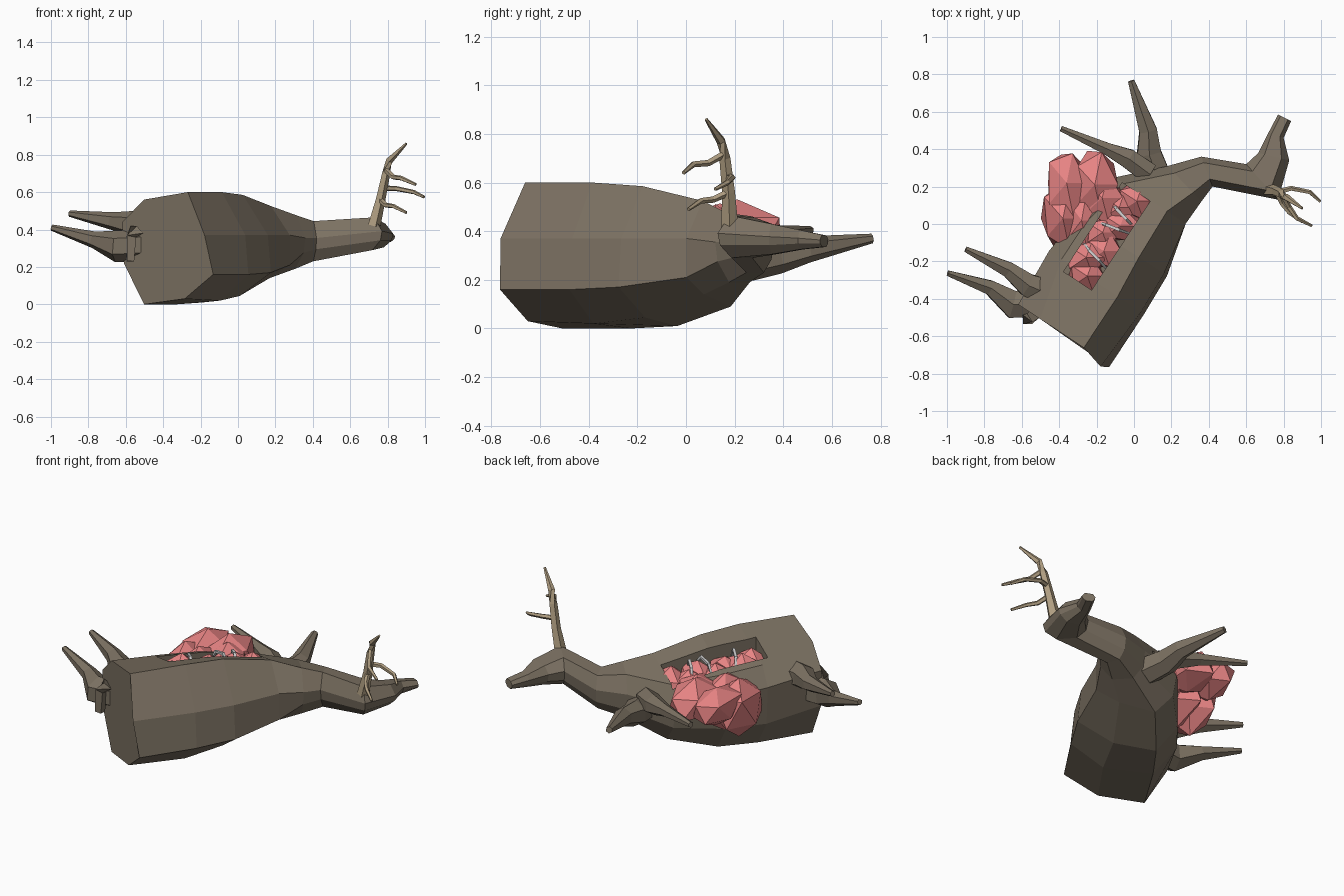
import bpy, bmesh, math, random
from mathutils import Vector, Matrix

if "Cube" in bpy.data.objects:
    bpy.data.objects.remove(bpy.data.objects["Cube"])

random.seed(4)


def material(name, rgb):
    m = bpy.data.materials.new(name)
    m.diffuse_color = (*rgb, 1)
    m.use_nodes = True
    m.node_tree.nodes["Principled BSDF"].inputs["Base Color"].default_value = m.diffuse_color
    return m


HIDE = material("hide", (0.20, 0.165, 0.122))
FLESH = material("flesh", (0.80, 0.23, 0.23))
HORN = material("horn", (0.43, 0.34, 0.22))

D = Vector((0.55, 0.835, 0))    # along the trunk, rump to chest
P = Vector((0.835, -0.55, 0))   # across the trunk, belly to back


def add_object(name, bm, mat=None):
    bmesh.ops.recalc_face_normals(bm, faces=bm.faces)
    me = bpy.data.meshes.new(name)
    bm.to_mesh(me)
    bm.free()
    ob = bpy.data.objects.new(name, me)
    bpy.context.collection.objects.link(ob)
    if mat:
        me.materials.append(mat)
    return ob


def loft(name, rings, mat=None):
    bm = bmesh.new()
    loops = [[bm.verts.new(p) for p in r] for r in rings]
    n = len(loops[0])
    for a, b in zip(loops, loops[1:]):
        for i in range(n):
            j = (i + 1) % n
            bm.faces.new((a[i], a[j], b[j], b[i]))
    bm.faces.new(loops[0])
    bm.faces.new(loops[-1])
    return add_object(name, bm, mat)


def limb(name, path, mat=None, sides=6):
    """Tapered tube through (x, y, z, radius) points."""
    pts = [Vector(p[:3]) for p in path]
    rings = []
    for i, p in enumerate(pts):
        t = (pts[min(i + 1, len(pts) - 1)] - pts[max(i - 1, 0)]).normalized()
        ref = Vector((0, 0, 1)) if abs(t.z) < 0.8 else Vector((0, 1, 0))
        a = t.cross(ref).normalized()
        b = t.cross(a)
        angles = [2 * math.pi * (k + 0.5) / sides for k in range(sides)]
        rings.append([p + (a * math.cos(q) + b * math.sin(q)) * path[i][3] for q in angles])
    return loft(name, rings, mat)


def blob(name, centre, size, jitter=0.12):
    """Coarse lumpy mass."""
    bm = bmesh.new()
    bmesh.ops.create_icosphere(bm, subdivisions=1, radius=1.1)
    for v in bm.verts:
        v.co *= 1 + random.uniform(-jitter, jitter)
        v.co = Vector(centre) + Vector([c * s for c, s in zip(v.co, size)])
    return add_object(name, bm, FLESH)


# Trunk sections: distance along D, then (across, height) points
trunk = [
    (-0.70, [(.14, .60), (.27, .37), (.31, .16), (.12, .03), (-.14, 0), (-.27, .22), (-.28, .44), (-.14, .56)]),
    (-0.37, [(.14, .60), (.29, .37), (.31, .16), (.13, .02), (-.15, 0), (-.28, .17), (-.30, .40), (-.22, .505)]),
    (-0.135, [(.12, .585), (.28, .37), (.30, .17), (.10, .045), (-.14, .01), (-.26, .17), (-.28, .37), (-.22, .485)]),
    (0.154, [(.11, .525), (.23, .37), (.23, .21), (.10, .14), (-.10, .09), (-.20, .20), (-.22, .33), (-.16, .45)]),
]
rings = [[D * s + P * u + Vector((0, 0, z)) for u, z in pts] for s, pts in trunk]
rings[0][1] -= D * 0.035    # rounded rump
rings[0][2] -= D * 0.012

# Neck and head sections: left edge, right edge, bottom and top height
template = [(.5, 1), (1, .58), (.9, .3), (.4, 0), (-.5, 0), (-.9, .25), (-1, .6), (-.6, .95)]
for left, right, z0, z1 in [
        ((.18, .31), (.36, .12), .19, .475),
        ((.36, .36), (.42, .20), .23, .445),
        ((.60, .32), (.77, .13), .29, .465),
        ((.665, .38), (.83, .34), .305, .43),
        ((.72, .49), (.80, .46), .325, .405),
        ((.77, .585), (.84, .55), .335, .385)]:
    l, r = Vector((*left, 0)), Vector((*right, 0))
    rings.append([(l + r) / 2 + (r - l) / 2 * u + Vector((0, 0, z0 + (z1 - z0) * t))
                  for u, t in template])
body = loft("body", rings, HIDE)

# Opening cut in the upper flank
bm = bmesh.new()
frame = Matrix((P, D, (0, 0, 1))).transposed().to_4x4()
bmesh.ops.create_cube(bm, size=1, matrix=Matrix.Translation(D * -0.135 + P * -0.085 + Vector((0, 0, .60)))
                      @ frame @ Matrix.Diagonal((.18, .57, .44, 1)))
cutter = add_object("opening_cutter", bm)
mod = body.modifiers.new("opening", "BOOLEAN")
mod.operation, mod.solver, mod.object = "DIFFERENCE", "EXACT", cutter
bpy.context.view_layer.objects.active = body
bpy.ops.object.modifier_apply(modifier=mod.name)
bpy.data.objects.remove(cutter)

# Legs
limb("front_leg_lower", [(.12, .26, .28, .085), (.08, .38, .30, .075),
                         (.075, .50, .325, .055), (-.015, .765, .37, .02)], HIDE)
limb("front_leg_upper", [(.08, .27, .35, .065), (-.03, .35, .37, .06),
                         (-.14, .40, .385, .038), (-.39, .51, .405, .017)], HIDE)
limb("hind_leg_upper", [(-.44, -.38, .40, .09), (-.57, -.325, .43, .07),
                        (-.67, -.245, .445, .048), (-.90, -.135, .485, .017)], HIDE)
limb("hind_leg_lower", [(-.46, -.42, .32, .085), (-.65, -.43, .31, .085),
                        (-.77, -.34, .345, .045), (-.995, -.263, .41, .017)], HIDE)

# Tail
limb("tail", [(-.54, -.49, .40, .04), (-.57, -.51, .36, .035), (-.575, -.515, .23, .028)], HIDE, 4)

# Antler beam and tines
limb("antler_beam", [(.725, .18, .42, .037), (.76, .175, .56, .028), (.79, .16, .70, .024),
                     (.81, .145, .77, .020), (.90, .083, .86, .007)], HORN, 5)
tines = [
    [(.79, .16, .72, .016), (.83, .09, .68, .014), (.87, .03, .675, .013), (.95, -.01, .64, .008)],
    [(.77, .17, .62, .016), (.84, .19, .62, .014), (.94, .17, .60, .012), (.995, .12, .573, .008)],
    [(.76, .175, .56, .016), (.79, .11, .53, .014), (.83, .06, .525, .012), (.90, .01, .49, .008)]]
for i, t in enumerate(tines):
    limb(f"antler_tine_{i + 1}", t, HORN, 5)

# Spilled entrails beside the belly
for i, (c, s) in enumerate([
        ((-.36, .22, .40), (.11, .18, .11)), ((-.21, .21, .40), (.12, .18, .11)),
        ((-.38, .03, .34), (.115, .18, .16)), ((-.28, .02, .35), (.11, .20, .16)),
        ((-.17, .14, .40), (.11, .14, .11))]):
    blob(f"spilled_entrails_{i + 1}", c, s)

# Entrails inside the opening
for i in range(7):
    at = D * (-0.37 + i * 0.08) + P * (-0.085 + 0.03 * (-1) ** i)
    blob(f"inner_entrails_{i + 1}", (at.x, at.y, .435 - .007 * i), (.10, .09, .10), 0.15)

# Exposed ribs across the opening
for i, s in enumerate((-.235, -.10, .03)):
    ends = [(-.17, .44, .009), (-.12, .53, .011), (-.05, .545, .011), (.01, .47, .009)]
    path = [(*(D * (s + .03 * k * (i % 2 - .5)) + P * u).xy, z - .012 * i, r)
            for k, (u, z, r) in enumerate(ends)]
    limb(f"rib_{i + 1}", path, None, 4)
